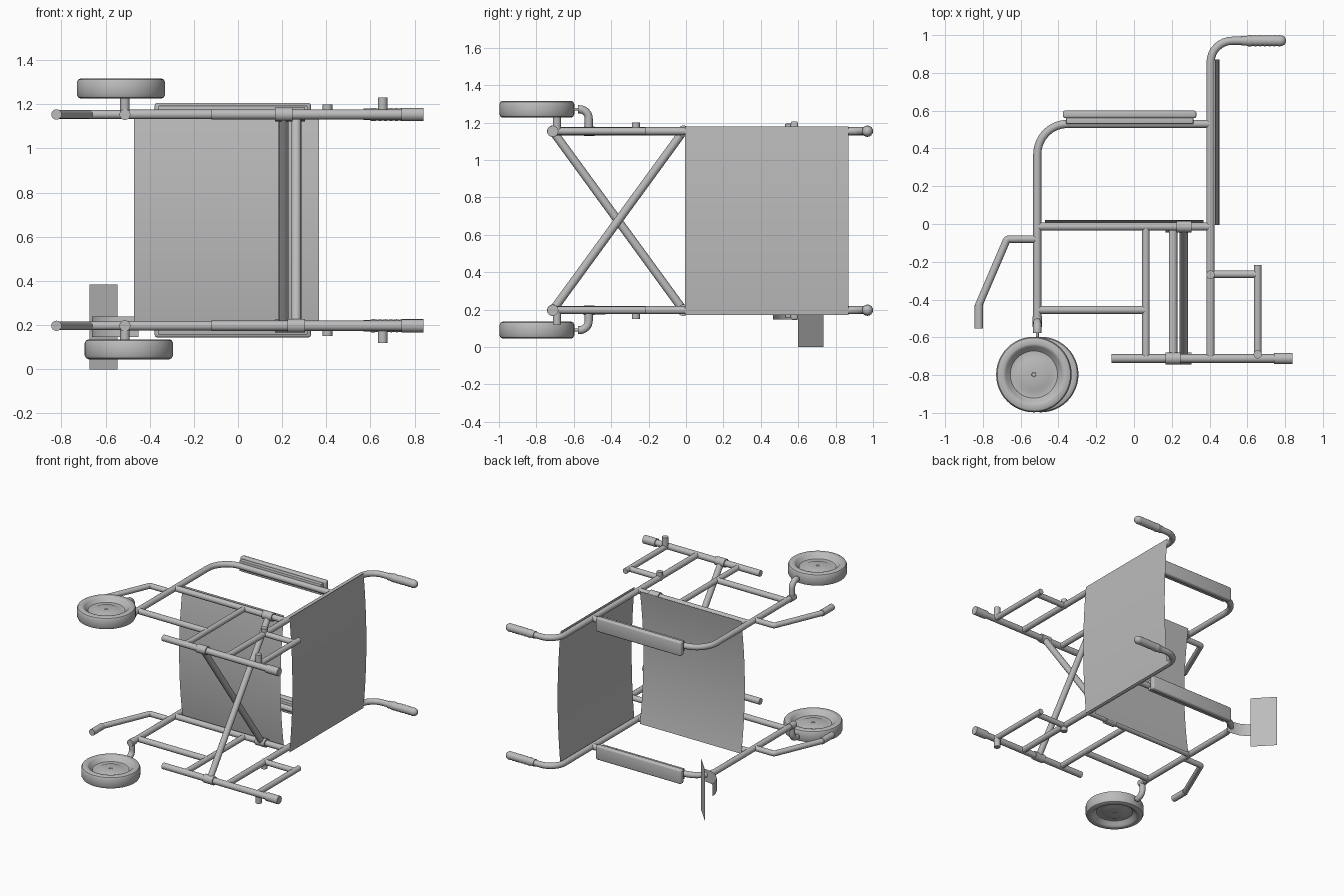
import bpy, bmesh, math
from mathutils import Vector, Matrix

if "Cube" in bpy.data.objects:
    bpy.data.objects.remove(bpy.data.objects["Cube"])

MID, HALF = 0.6755, 0.4785          # side frames sit at MID +/- HALF in z
R = 0.0215                          # frame tube radius

grey = bpy.data.materials.new("plain grey")
grey.diffuse_color = (0.5, 0.5, 0.5, 1)
grey.use_nodes = True
grey.node_tree.nodes["Principled BSDF"].inputs["Base Color"].default_value = grey.diffuse_color


def finish(name, mesh, angle=40):
    mesh.materials.clear()
    mesh.materials.append(grey)
    for p in mesh.polygons:
        p.use_smooth = True
    mesh.set_sharp_from_angle(angle=math.radians(angle))
    ob = bpy.data.objects.new(name, mesh)
    bpy.context.scene.collection.objects.link(ob)
    return ob


def from_bm(name, bm, angle=40):
    bmesh.ops.recalc_face_normals(bm, faces=bm.faces)
    me = bpy.data.meshes.new(name)
    bm.to_mesh(me)
    bm.free()
    return finish(name, me, angle)


def rounded(pts, rad):
    """Replace the inner corners of a polyline with arcs."""
    pts = [Vector(p) for p in pts]
    out = [pts[0]]
    for a, p, b in zip(pts, pts[1:], pts[2:]):
        u, v = (a - p).normalized(), (b - p).normalized()
        h = u.angle(v) / 2
        c = p + (u + v).normalized() * rad / math.sin(h)
        s, e = (p + u * rad / math.tan(h) - c), (p + v * rad / math.tan(h) - c)
        out += [c + s.normalized().slerp(e.normalized(), i / 8) * rad for i in range(9)]
    return out + [pts[-1]]


def tube(name, pts, rad=R, bend=0.0):
    pts = rounded(pts, bend) if bend else [Vector(p) for p in pts]
    cu = bpy.data.curves.new(name, 'CURVE')
    cu.dimensions = '3D'
    cu.bevel_depth, cu.bevel_resolution, cu.use_fill_caps = rad, 6, True
    sp = cu.splines.new('POLY')
    sp.points.add(len(pts) - 1)
    for q, p in zip(sp.points, pts):
        q.co = (*p, 1)
    tmp = bpy.data.objects.new("tmp", cu)
    bpy.context.scene.collection.objects.link(tmp)
    dg = bpy.context.evaluated_depsgraph_get()
    me = bpy.data.meshes.new_from_object(tmp.evaluated_get(dg))
    bpy.data.objects.remove(tmp)
    me.name = name
    return finish(name, me)


def box(name, lo, hi, bevel=0.0):
    lo, hi = Vector(lo), Vector(hi)
    bm = bmesh.new()
    bmesh.ops.create_cube(bm, size=1)
    for v in bm.verts:
        v.co = Vector([(lo[i] + hi[i]) / 2 + v.co[i] * (hi[i] - lo[i]) for i in range(3)])
    if bevel:
        bmesh.ops.bevel(bm, geom=bm.edges[:], offset=bevel, segments=3, profile=0.5, affect='EDGES')
    return from_bm(name, bm)


def lathe(name, profile, matrix, steps=40):
    """Spin (radius, height) points about local z, then place."""
    bm = bmesh.new()
    vs = [bm.verts.new((r, 0, h)) for r, h in profile]
    es = [bm.edges.new(e) for e in zip(vs, vs[1:])]
    bmesh.ops.spin(bm, geom=vs + es, axis=(0, 0, 1), cent=(0, 0, 0), angle=2 * math.pi, steps=steps)
    bmesh.ops.remove_doubles(bm, verts=bm.verts[:], dist=1e-5)
    bmesh.ops.transform(bm, matrix=matrix, verts=bm.verts[:])
    return from_bm(name, bm, 35)


def sheet(name, rows):
    """Single-layer surface through rows of points."""
    bm = bmesh.new()
    g = [[bm.verts.new(p) for p in row] for row in rows]
    for a, b in zip(g, g[1:]):
        for i in range(len(a) - 1):
            bm.faces.new((a[i], a[i + 1], b[i + 1], b[i]))
    return from_bm(name, bm)


# Wheel and grip profiles
half_wheel = [(0, .014), (.010, .014), (.012, .018), (.08, .018), (.098, .010), (.125, .012),
              (.147, .034), (.155, .043), (.162, .045), (.184, .045), (.194, .040), (.2, .028)]
wheel_profile = half_wheel + [(r, -h) for r, h in reversed(half_wheel)]
grip_profile = [(0, 0), (.026, 0), (.026, .03), (.030, .036)] + \
    [(.0285 + .0015 * math.cos(i * math.pi), .05 + i * .0125) for i in range(12)] + \
    [(.030, .2), (.028, .215), (.022, .228), (.012, .235), (0, .237)]

for s, side in ((1, "upper"), (-1, "lower")):
    z = MID + s * HALF

    def n(part):
        return side + "_" + part

    # Side frame tubes
    tube(n("back_post"), [(.405, -.712, z), (.405, .97, z), (.60, .97, z)], bend=.115)
    tube(n("arm_and_front_post"), [(.405, .53, z), (-.512, .53, z), (-.512, -.53, z)], bend=.16)
    tube(n("seat_rail"), [(-.512, -.014, z), (.405, -.014, z)])
    tube(n("lower_rail"), [(-.512, -.455, z), (.063, -.455, z)])
    tube(n("middle_post"), [(.063, -.014, z), (.063, -.712, z)], .02)
    tube(n("bottom_rail"), [(-.119, -.712, z), (.76, -.712, z)], .023)
    tube(n("rail_end_cap"), [(.74, -.712, z), (.84, -.712, z)], .03)
    tube(n("rear_bar"), [(.39, -.266, z), (.655, -.266, z)], .02)
    tube(n("rear_post"), [(.655, -.217, z), (.655, -.70, z)], .02)

    # Axle stubs pointing outwards
    tube(n("rear_axle_stub"), [(.655, -.69, z), (.655, -.69, z + s * .077)], .022)
    tube(n("upper_axle_stub"), [(.405, -.268, z), (.405, -.268, z + s * .046)], .022)

    # Push handle grip
    lathe(n("grip"), grip_profile,
          Matrix.Translation((.568, .97, z)) @ Matrix.Rotation(math.pi / 2, 4, 'Y'), 24)

    # Armrest
    box(n("armrest_mount"), (-.36, .53, z - .04), (.315, .562, z + .04), .004)
    box(n("armrest_pad"), (-.377, .56, z - .053), (.33, .6, z + .053), .012)

    # Footrest hanger
    tube(n("footrest_hanger"), [(-.512, -.08, z), (-.672, -.08, z), (-.822, -.43, z), (-.822, -.45, z)],
         .02, bend=.02)
    tube(n("footrest_sleeve"), [(-.822, -.43, z), (-.822, -.552, z)], .0235)

    # Caster: collar, bent arm, pin and wheel
    wx, wz = (-.53, 1.2715) if s > 0 else (-.494, .0905)
    tube(n("caster_collar"), [(-.512, -.49, z), (-.512, -.545, z)], .025)
    tube(n("caster_arm"), [(-.512, -.52, z), (-.512, -.52, wz), (-.512, -.578, wz)], .0215, bend=.05)
    tube(n("caster_pin"), [(-.512, -.57, wz), (-.512, -.62, wz)], .008)
    lathe(n("caster_wheel"), wheel_profile, Matrix.Translation((wx, -.797, wz)), 48)

# Folding cross brace with sleeves on the rails
for name, x, s in (("brace_a", .207, 1), ("brace_b", .264, -1)):
    low, high = (x, -.712, MID + s * HALF), (x, -.014, MID - s * HALF)
    tube(name, [low, high], .0225)
    for end, p in (("_low_sleeve", low), ("_high_sleeve", high)):
        tube(name + end, [(x - .04, p[1], p[2]), (x + .04, p[1], p[2])], .031)

# Sagging cloth seat and back
span = [i / 10 - 1 for i in range(21)]
sheet("seat", [[(x, -.021 + .042 * t * t, MID + t * .495) for t in span] for x in (-.472, .367)])
sheet("backrest", [[(.453 - .024 * t * t, y, MID + t * .503) for t in span] for y in (-.005, .87)])

# Side plate and its curved bracket on the lower side only
sheet("side_plate", [[(-.673, .735, zz), (-.546, .6, zz)] for zz in (0, .385)])
arc = [(-.662, .635), (-.657, .59), (-.636, .545), (-.60, .503), (-.55, .475), (-.50, .466), (-.45, .465)]
sheet("plate_bracket", [[(x, y, zz) for x, y in arc] for zz in (.147, .24)])
